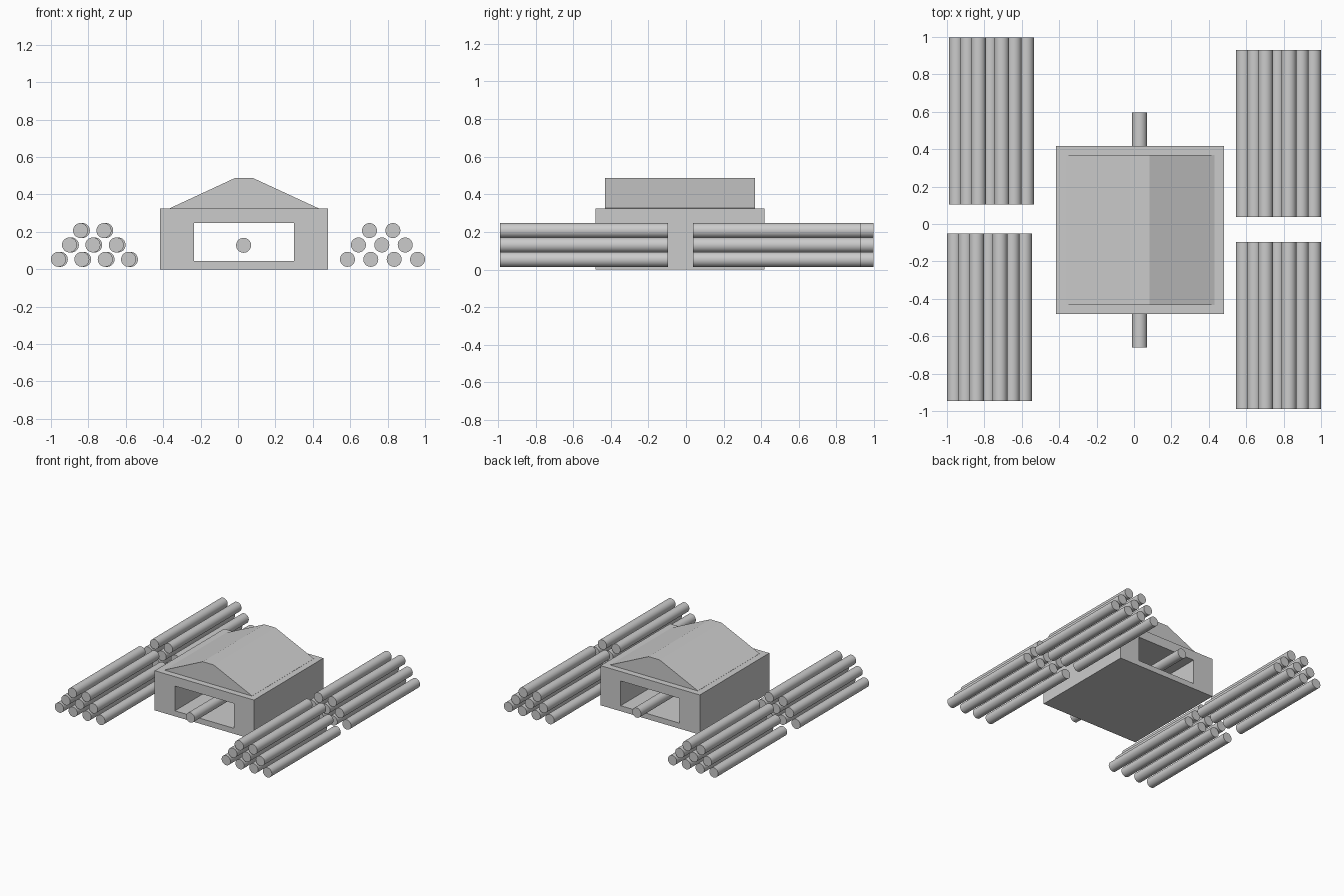
import bpy
import bmesh
import math

cube = bpy.data.objects.get("Cube")
if cube:
    bpy.data.objects.remove(cube, do_unlink=True)

grey = bpy.data.materials.new("plain_grey")
grey.use_nodes = True
COLOUR = (0.6, 0.6, 0.6, 1)
grey.diffuse_color = COLOUR
grey.node_tree.nodes["Principled BSDF"].inputs["Base Color"].default_value = COLOUR


def finish(name, bm):
    bmesh.ops.recalc_face_normals(bm, faces=bm.faces)
    mesh = bpy.data.meshes.new(name)
    bm.to_mesh(mesh)
    bm.free()
    mesh.materials.append(grey)
    obj = bpy.data.objects.new(name, mesh)
    bpy.context.collection.objects.link(obj)
    return obj


def prism(name, profile, y0, y1):
    """Extrude an (x, z) profile from y0 to y1."""
    bm = bmesh.new()
    face = bm.faces.new([bm.verts.new((x, y0, z)) for x, z in profile])
    new = bmesh.ops.extrude_face_region(bm, geom=[face])["geom"]
    verts = [v for v in new if isinstance(v, bmesh.types.BMVert)]
    bmesh.ops.translate(bm, verts=verts, vec=(0, y1 - y0, 0))
    return finish(name, bm)


def rect(x0, x1, z0, z1):
    return [(x0, z0), (x1, z0), (x1, z1), (x0, z1)]


def log(name, x, z, y0, y1):
    bm = bmesh.new()
    bmesh.ops.create_cone(bm, cap_ends=True, segments=32, radius1=0.04,
                          radius2=0.04, depth=y1 - y0)
    for v in bm.verts:
        px, py, pz = v.co
        v.co = (x + px, (y0 + y1) / 2 + pz, z + py)
    obj = finish(name, bm)
    bpy.ops.object.select_all(action='DESELECT')
    obj.select_set(True)
    bpy.context.view_layer.objects.active = obj
    bpy.ops.object.shade_smooth_by_angle(angle=math.radians(40))


# House body with a rectangular tunnel from front to back
body = prism("house_body", rect(-0.418, 0.482, 0, 0.325), -0.482, 0.418)
cutter = prism("tunnel_cutter", rect(-0.235, 0.30, 0.045, 0.248), -0.7, 0.7)
cut = body.modifiers.new("tunnel", 'BOOLEAN')
cut.object = cutter
cut.solver = 'EXACT'
cutter.hide_render = True
cutter.hide_viewport = True

# Low gable roof with a flat ridge
roof = [(-0.365, 0.322), (0.43, 0.322), (0.43, 0.326),
        (0.082, 0.487), (-0.018, 0.487), (-0.365, 0.326)]
prism("roof", roof, -0.432, 0.368)

# Single log running through the tunnel
log("centre_log", 0.03, 0.128, -0.66, 0.597)

# Four stacked log piles: first log x, front y
piles = {"left_front": (0.585, -0.99), "left_back": (0.585, 0.037),
         "right_front": (-0.96, -0.945), "right_back": (-0.95, 0.105)}
for pile, (x, y) in piles.items():
    for row, count in enumerate((4, 3, 2)):
        for i in range(count):
            log(f"{pile}_log_{row + 1}_{i + 1}", x + row * 0.059 + i * 0.125,
                0.053 + row * 0.077, y, y + 0.893)
